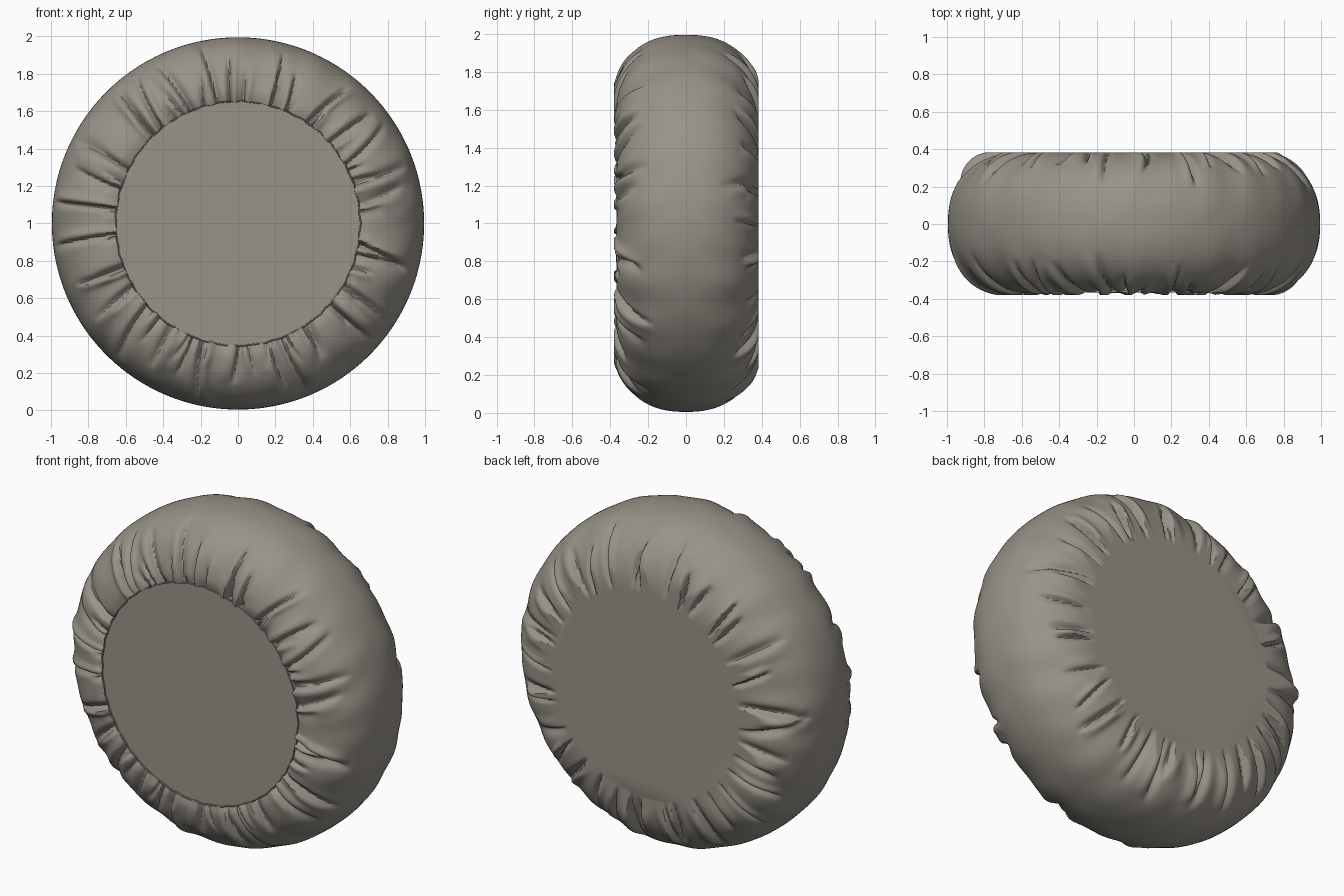
import bpy, bmesh, math, random
from mathutils import Vector

if "Cube" in bpy.data.objects:
    bpy.data.objects.remove(bpy.data.objects["Cube"])

random.seed(7)
SEG, RINGS = 720, 30          # around the wheel, from seam to crest on each side
FRONT_Y, BACK_Y, SEAM_R = -0.37, 0.383, 0.65

mat = bpy.data.materials.new("grey beige fabric")
mat.diffuse_color = (0.315, 0.292, 0.25, 1)
mat.use_nodes = True
mat.node_tree.nodes["Principled BSDF"].inputs["Base Color"].default_value = mat.diffuse_color


def finish(name, bm, angle=40):
    bmesh.ops.recalc_face_normals(bm, faces=bm.faces)
    me = bpy.data.meshes.new(name)
    bm.to_mesh(me)
    bm.free()
    ob = bpy.data.objects.new(name, me)
    bpy.context.collection.objects.link(ob)
    me.materials.append(mat)
    bpy.ops.object.select_all(action='DESELECT')
    ob.select_set(True)
    bpy.context.view_layer.objects.active = ob
    bpy.ops.object.shade_smooth_by_angle(angle=math.radians(angle))
    return ob


def make_folds(n, lmin, lmax, dmin, dmax):
    """Random gathers: angle, length, depth, angular width, slant, side of the puff."""
    out = []
    for i in range(n):
        length = random.uniform(lmin, lmax)
        out.append((2 * math.pi * (i + random.uniform(-0.4, 0.4)) / n,
                    length, random.uniform(dmin, dmax) * (0.7 + 0.5 * length),
                    random.uniform(0.014, 0.028), random.uniform(-0.18, 0.18),
                    random.choice((-1, 1))))
    return out


front_folds = make_folds(30, 0.35, 0.85, 0.022, 0.036) + make_folds(30, 0.12, 0.32, 0.014, 0.026)
back_folds = make_folds(36, 0.35, 0.72, 0.022, 0.042)


def fold_offset(folds, th, a, front):
    d = 0
    for ang, length, depth, w, slant, side in folds:
        if a >= length:
            continue
        u = (th - ang - slant * a + math.pi) % (2 * math.pi) - math.pi
        u = u / w * side
        if abs(u) > 7:
            continue
        q = a / length
        env = 1 - q ** 3 if front else math.sin(math.pi * q ** 0.9) ** 0.8
        # crease with one steep wall and a soft puff beside it
        crease = math.exp(-(u / (0.55 if u > 0 else 1.5)) ** 2)
        d += depth * env * (0.5 * math.exp(-((u - 2.0) / 1.6) ** 2) - crease)
    return d


def section(a, front):
    """Rounded cross-section; a = 0 at the seam, 1 at the crest."""
    t = math.pi / 2 * (1 - a)
    r0 = SEAM_R if front else 0.62
    r = r0 + (0.995 - r0) * max(0, math.cos(t)) ** 0.9
    y = (FRONT_Y if front else BACK_Y) * max(0, math.sin(t)) ** 0.87
    return r, y


# Gathered cover: front seam -> crest -> flat back
stations = [(i / RINGS, True) for i in range(RINGS + 1)]
stations += [(i / RINGS, False) for i in range(RINGS - 1, -1, -1)]
bm = bmesh.new()
rings = []
for a, front in stations:
    r, y = section(a, front)
    r1, y1 = section(min(1, a + 0.02), front)
    r0, y0 = section(max(0, a - 0.02), front)
    n = Vector((abs(y1 - y0), abs(r1 - r0))).normalized()
    sgn = -1 if front else 1
    ring = []
    for k in range(SEG):
        th = 2 * math.pi * k / SEG
        d = fold_offset(front_folds if front else back_folds, th, a, front)
        # gentle slack in the cloth, fading at seam and crest
        d += 0.003 * math.sin(math.pi * a) * (math.sin(17 * th + 1) + math.sin(26 * th + 3 * a))
        rr = min(0.998, r + n.x * d)
        yy = y + sgn * n.y * d
        if front and a < 0.07:
            yy += 0.012 * (1 - a / 0.07)
        yy = max(-0.38, min(BACK_Y, yy))
        ring.append(bm.verts.new((rr * math.sin(th), yy, 1 + rr * math.cos(th))))
    rings.append(ring)
for A, B in zip(rings, rings[1:]):
    for k in range(SEG):
        j = (k + 1) % SEG
        bm.faces.new((A[k], A[j], B[j], B[k]))
bm.faces.new(rings[-1])       # flat back panel
finish("gathered_cover", bm, 38)

# Flat front panel
bm = bmesh.new()
rim = [bm.verts.new((0.656 * math.sin(2 * math.pi * k / 180), -0.36,
                     1 + 0.656 * math.cos(2 * math.pi * k / 180))) for k in range(180)]
bm.faces.new(rim)
ob = finish("front_panel", bm)
if ob.data.polygons[0].normal.y > 0:
    ob.data.flip_normals()

# Thin stitched piping around the front panel
bm = bmesh.new()
pipe = []
for k in range(360):
    th = 2 * math.pi * k / 360
    w = 0.002 * math.sin(37 * th) + 0.001 * math.sin(61 * th)
    pipe.append([bm.verts.new(((0.653 + w + 0.004 * math.cos(p)) * math.sin(th),
                               -0.361 + 0.006 * math.sin(p),
                               1 + (0.653 + w + 0.004 * math.cos(p)) * math.cos(th)))
                 for p in (i * math.pi / 4 for i in range(8))])
for k in range(360):
    A, B = pipe[k], pipe[(k + 1) % 360]
    for i in range(8):
        bm.faces.new((A[i], A[(i + 1) % 8], B[(i + 1) % 8], B[i]))
finish("seam_piping", bm)
